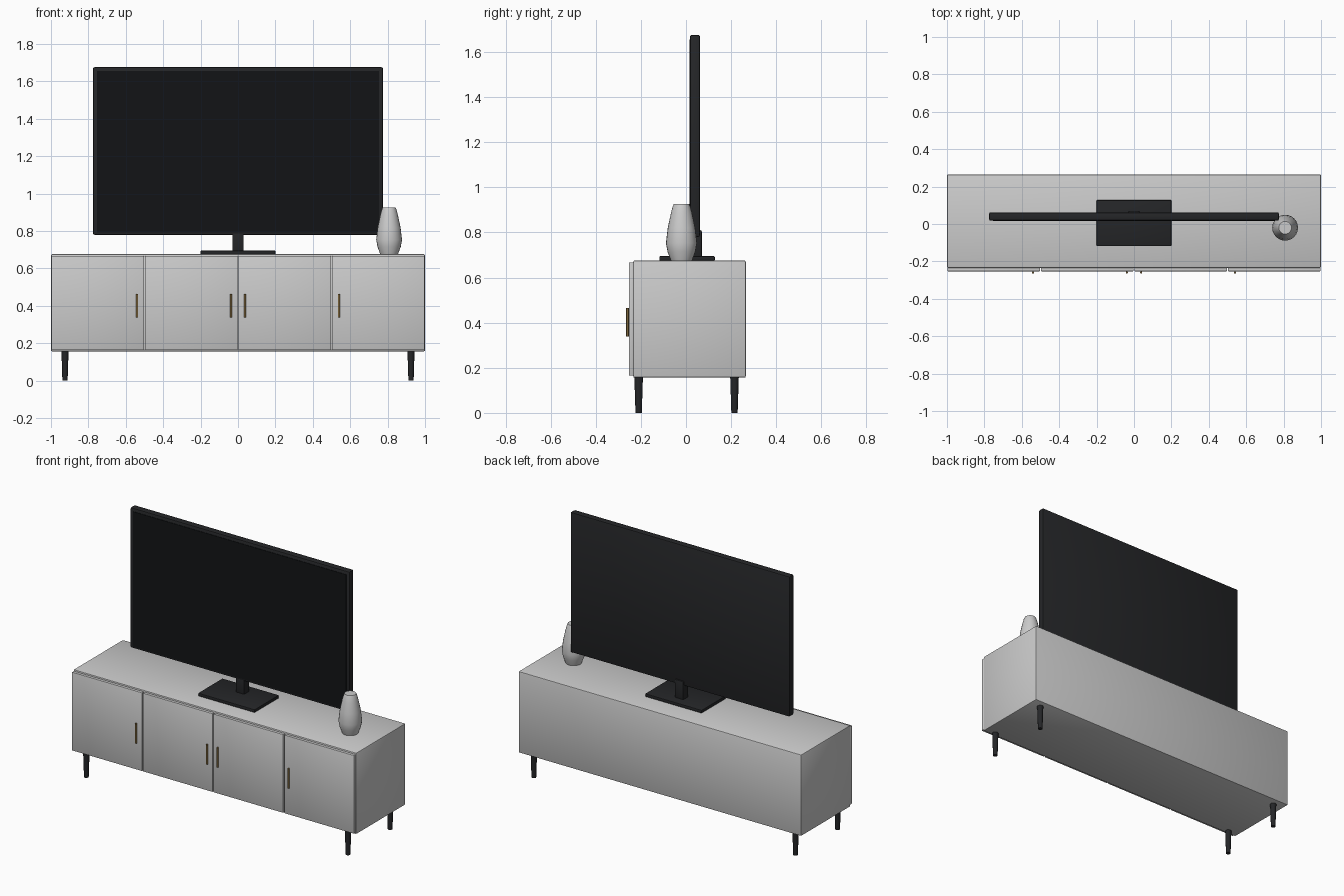
import bpy, bmesh, math

if "Cube" in bpy.data.objects:
    bpy.data.objects.remove(bpy.data.objects["Cube"])


def material(name, rgb):
    m = bpy.data.materials.new(name)
    m.diffuse_color = (*rgb, 1)
    m.use_nodes = True
    m.node_tree.nodes["Principled BSDF"].inputs["Base Color"].default_value = m.diffuse_color
    return m


BLACK = material("black_plastic", (0.018, 0.019, 0.021))
SCREEN = material("dark_screen", (0.006, 0.007, 0.008))
BRASS = material("aged_brass", (0.2, 0.13, 0.045))


def finish(name, bm, mat=None, smooth=True):
    bmesh.ops.recalc_face_normals(bm, faces=bm.faces)
    me = bpy.data.meshes.new(name)
    bm.to_mesh(me)
    bm.free()
    ob = bpy.data.objects.new(name, me)
    bpy.context.collection.objects.link(ob)
    if mat:
        me.materials.append(mat)
    if smooth:
        bpy.ops.object.select_all(action='DESELECT')
        ob.select_set(True)
        bpy.context.view_layer.objects.active = ob
        bpy.ops.object.shade_smooth_by_angle(angle=math.radians(35))
    return ob


def box(name, x, y, z, bevel=0.0, mat=None, segments=2):
    """Box from (min, max) ranges, with rounded edges."""
    bm = bmesh.new()
    bmesh.ops.create_cube(bm, size=1)
    for v in bm.verts:
        v.co = [(a + b) / 2 + c * (b - a) for c, (a, b) in zip(v.co, (x, y, z))]
    if bevel:
        bmesh.ops.bevel(bm, geom=bm.edges[:], offset=bevel, segments=segments,
                        profile=0.5, affect='EDGES')
    return finish(name, bm, mat)


def lathe(name, x, y, profile, sides, mat=None):
    """Closed turned shape from (radius, height) pairs."""
    bm = bmesh.new()
    rings = [[bm.verts.new((x + r * math.cos(math.tau * i / sides),
                            y + r * math.sin(math.tau * i / sides), z))
              for i in range(sides)] for r, z in profile]
    for lo, hi in zip(rings, rings[1:]):
        for i in range(sides):
            j = (i + 1) % sides
            bm.faces.new((lo[i], lo[j], hi[j], hi[i]))
    bm.faces.new(rings[0][::-1])
    bm.faces.new(rings[-1])
    return finish(name, bm, mat)


# Cabinet body
box("cabinet_body", (-1, 1), (-0.234, 0.265), (0.156, 0.676), 0.007)

# Doors and their bar handles
handle_x = (-0.54, -0.038, 0.038, 0.54)
for i in range(4):
    left = -1 + i * 0.5
    box(f"door_{i + 1}", (left + 0.003, left + 0.497), (-0.253, -0.233),
        (0.166, 0.667), 0.003)
    lathe(f"door_handle_{i + 1}", handle_x[i], -0.2595,
          [(0.006, 0.338), (0.006, 0.464)], 12, BRASS)

# Tapered legs
for sx, side in ((-1, "left"), (1, "right")):
    for y, end in ((-0.21, "front"), (0.215, "back")):
        lathe(f"{end}_{side}_leg", sx * 0.925, y,
              [(0.014, 0), (0.019, 0.158)], 16, BLACK)

# Television on its stand
box("television_body", (-0.775, 0.775), (0.018, 0.062), (0.78, 1.676), 0.008, BLACK)
box("television_screen", (-0.753, 0.753), (0.015, 0.03), (0.793, 1.655), 0, SCREEN)
box("stand_neck", (-0.03, 0.03), (0.02, 0.07), (0.685, 0.81), 0.006, BLACK)
box("stand_base", (-0.2, 0.2), (-0.118, 0.128), (0.675, 0.695), 0.004, BLACK)

# Vase
lathe("vase", 0.808, -0.02,
      [(0.047, 0.675), (0.062, 0.715), (0.069, 0.753), (0.061, 0.82),
       (0.047, 0.885), (0.039, 0.915), (0.034, 0.926)], 24)
